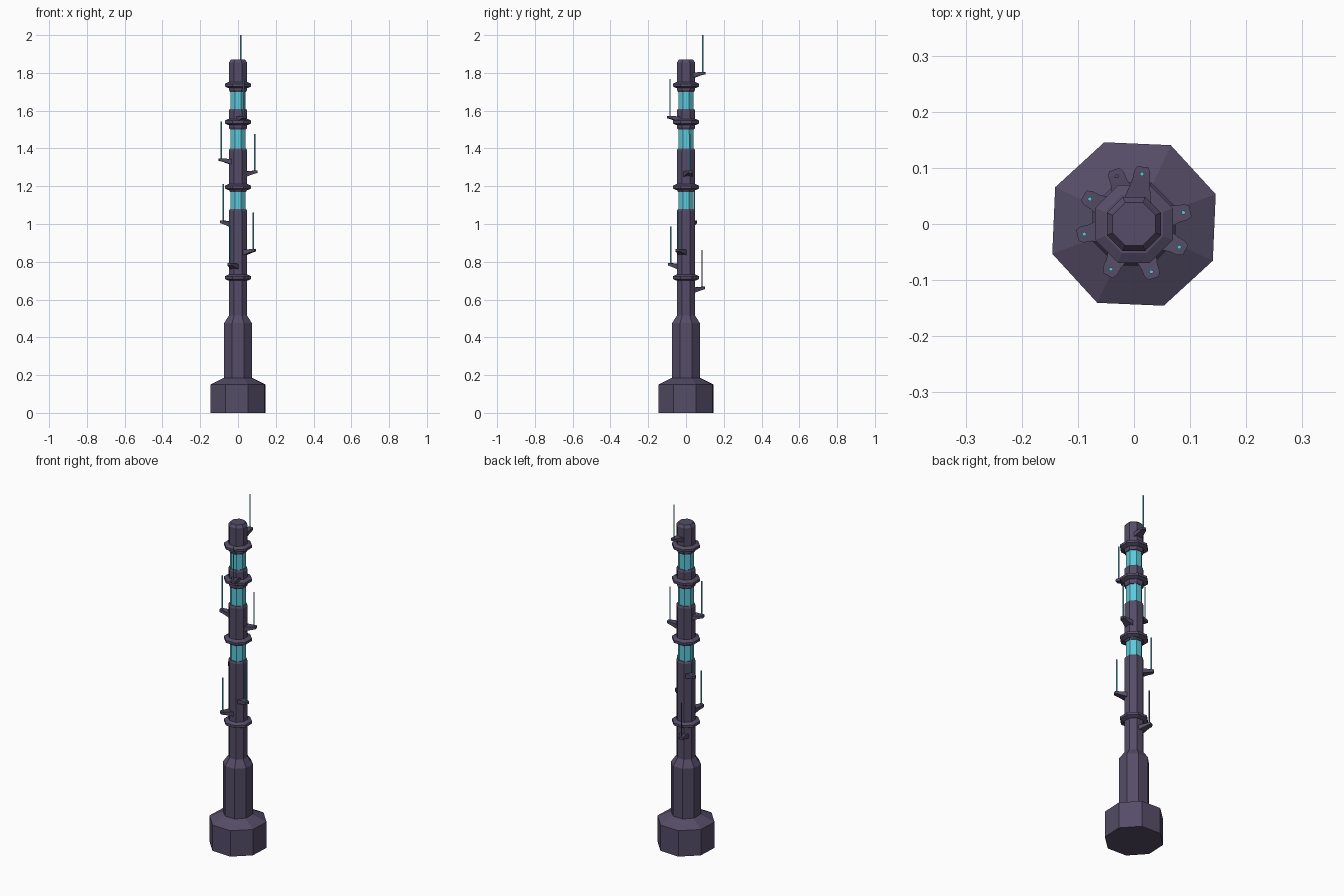
import bpy, bmesh
from math import sin, cos, pi, radians

if "Cube" in bpy.data.objects:
    bpy.data.objects.remove(bpy.data.objects["Cube"])


def material(name, rgb):
    m = bpy.data.materials.new(name)
    m.diffuse_color = (*rgb, 1)
    m.use_nodes = True
    m.node_tree.nodes["Principled BSDF"].inputs["Base Color"].default_value = m.diffuse_color
    return m


DARK = material("dark_metal", (0.09, 0.073, 0.135))
GLOW = material("glow_teal", (0.11, 0.58, 0.70))


def add_object(name, bm, mat):
    bmesh.ops.recalc_face_normals(bm, faces=bm.faces)
    me = bpy.data.meshes.new(name)
    bm.to_mesh(me)
    bm.free()
    me.materials.append(mat)
    ob = bpy.data.objects.new(name, me)
    bpy.context.collection.objects.link(ob)
    return ob


def lathe(name, profile, mat, sides=8, phase=22.5, at=(0, 0)):
    """Closed faceted solid from (radius, z) points, bottom to top."""
    bm = bmesh.new()
    rings = []
    for r, z in profile:
        angles = [radians(phase) + 2 * pi * i / sides for i in range(sides)]
        rings.append([bm.verts.new((at[0] + r * cos(a), at[1] + r * sin(a), z)) for a in angles])
    for lo, hi in zip(rings, rings[1:]):
        for i in range(sides):
            j = (i + 1) % sides
            bm.faces.new((lo[i], lo[j], hi[j], hi[i]))
    bm.faces.new(rings[0][::-1])
    bm.faces.new(rings[-1])
    return add_object(name, bm, mat)


# foot and lower shaft
lathe("base", [(0.155, 0), (0.155, 0.15), (0.08, 0.185)], DARK, phase=20)
lathe("pedestal", [(0.08, 0.17), (0.08, 0.475), (0.052, 0.515)], DARK)

# column sections, with slightly bevelled ends
R = 0.052
lathe("lower_column", [(R, 0.50), (R, 1.07), (0.046, 1.08)], DARK)
for n, (z0, z1) in enumerate([(1.17, 1.40), (1.50, 1.61), (1.70, 1.87)]):
    top_r, bevel = (0.041, 0.015) if n == 2 else (0.046, 0.01)
    lathe(f"column_section_{n + 1}",
          [(0.046, z0), (R, z0 + 0.01), (R, z1 - bevel), (top_r, z1)], DARK)

# glowing light bands
for n, (z0, z1) in enumerate([(1.07, 1.18), (1.39, 1.51), (1.60, 1.71)]):
    lathe(f"light_band_{n + 1}", [(0.042, z0), (0.042, z1)], GLOW)

# collars
for n, z in enumerate([0.716, 1.195, 1.54, 1.735]):
    lathe(f"collar_{n + 1}", [(0.056, z - 0.016), (0.075, z - 0.007),
                              (0.075, z + 0.007), (0.056, z + 0.016)], DARK)


def bracket(name, angle, z):
    """Tapered arm with a clipped tip."""
    bm = bmesh.new()
    # (distance, half width, bottom, top)
    sections = [(0.040, 0.025, -0.024, 0.003), (0.080, 0.015, -0.011, 0.007),
                (0.094, 0.0145, -0.007, 0.008), (0.103, 0.010, -0.005, 0.008)]
    loops = []
    for d, w, b, t in sections:
        loops.append([bm.verts.new((d * cos(angle) - s * sin(angle),
                                    d * sin(angle) + s * cos(angle), z + h))
                      for s, h in ((-w, b), (w, b), (w, t), (-w, t))])
    for p, q in zip(loops, loops[1:]):
        for i in range(4):
            j = (i + 1) % 4
            bm.faces.new((p[i], p[j], q[j], q[i]))
    bm.faces.new(loops[0][::-1])
    bm.faces.new(loops[-1])
    add_object(name, bm, DARK)


# antennas: direction in degrees and bracket height; the lowest is unlit
antennas = [(110, 0.66), (-117, 0.785), (-27, 0.86), (150.5, 1.01),
            (13, 1.275), (191.5, 1.34), (-70, 1.565), (81, 1.798)]
for n, (deg, z) in enumerate(antennas):
    a = radians(deg)
    bracket(f"antenna_bracket_{n + 1}", a, z)
    lathe(f"antenna_rod_{n + 1}", [(0.004, z), (0.004, z + 0.202)],
          GLOW if n else DARK, sides=6, phase=0,
          at=(0.0905 * cos(a), 0.0905 * sin(a)))
